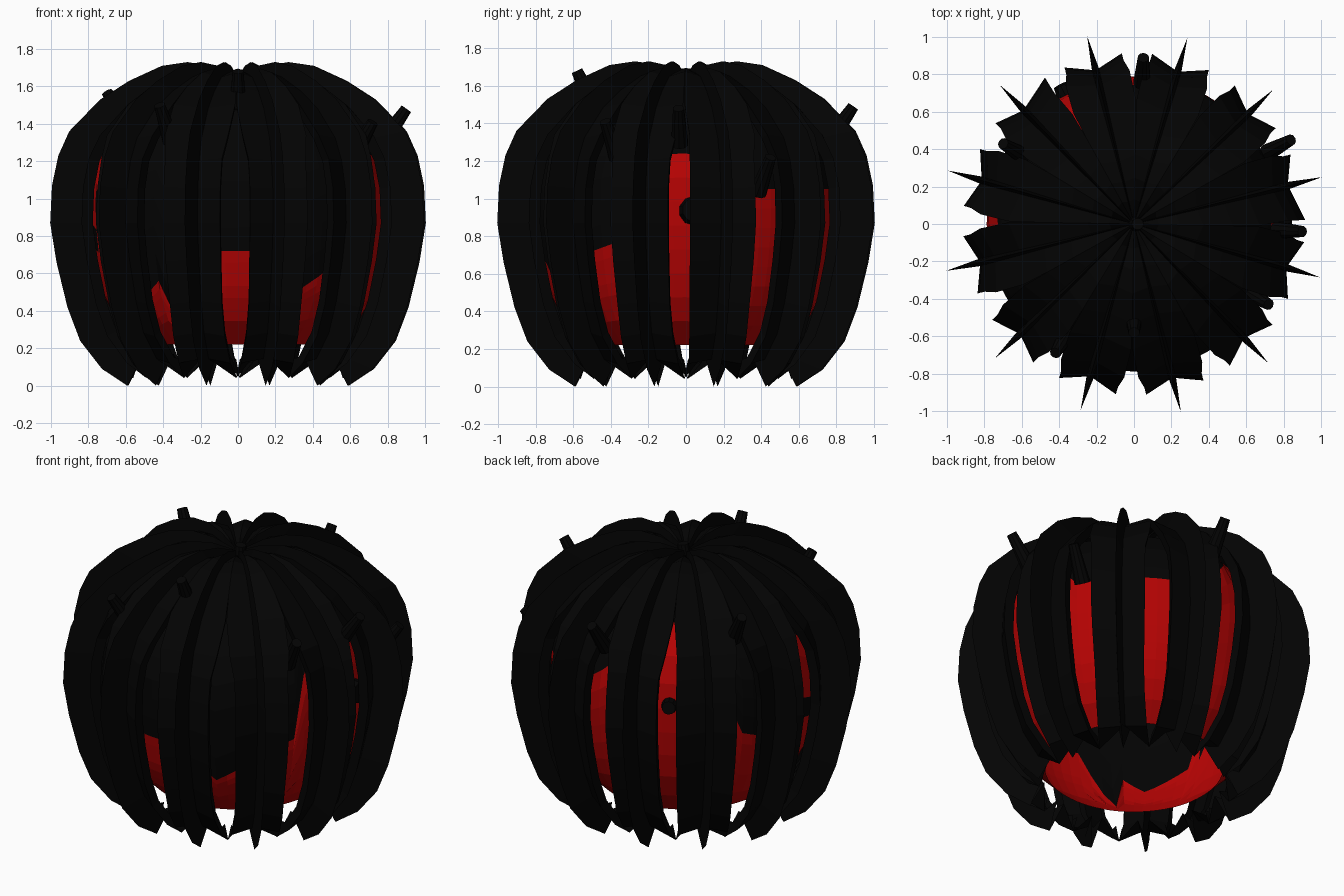
import bpy, bmesh, math
from mathutils import Vector

if "Cube" in bpy.data.objects:
    bpy.data.objects.remove(bpy.data.objects["Cube"])


def material(name, rgb):
    m = bpy.data.materials.new(name)
    m.use_nodes = True
    m.diffuse_color = (*rgb, 1)
    m.node_tree.nodes["Principled BSDF"].inputs["Base Color"].default_value = (*rgb, 1)
    return m


black = material("charcoal black", (0.001, 0.001, 0.001))
red = material("deep red", (0.46, 0.001, 0.001))


def make_object(name, bm, mats):
    bmesh.ops.recalc_face_normals(bm, faces=bm.faces)
    mesh = bpy.data.meshes.new(name)
    bm.to_mesh(mesh)
    bm.free()
    ob = bpy.data.objects.new(name, mesh)
    bpy.context.collection.objects.link(ob)
    for m in mats:
        mesh.materials.append(m)
    return ob


def polar(r, degrees, z):
    a = math.radians(degrees)
    return Vector((r * math.cos(a), r * math.sin(a), z))


def interpolate(points, t):
    for (t0, v0), (t1, v1) in zip(points, points[1:]):
        if t <= t1:
            return v0 + (v1 - v0) * (t - t0) / (t1 - t0)
    return points[-1][1]


# Outer husk: twelve ribbed leaves, each with a sharp centre fin and two side ridges
FIN = [(0.03, 1.66), (0.15, 1.71), (0.28, 1.73), (0.42, 1.71), (0.6, 1.63), (0.76, 1.53),
       (0.93, 1.36), (0.99, 1.23), (1.025, 1.07), (1.035, 0.87), (1.0, 0.66), (0.94, 0.42),
       (0.87, 0.24), (0.75, 0.09)]
# (angle offset, radius ratio, height ratio) across one half of a leaf
HALF = [(9.8, 0.82, 0.92), (10, 0.885, 0.96), (1.3, 0.825, 0.93)]
SECTION = [(-a, r, h) for a, r, h in HALF] + [(0, 1, 1)] + HALF[::-1]
# torn lower edge: (angle offset, radius, height)
HEM = [(13, 0.55, 0.14), (15.2, 0.56, 0.04), (3.5, 0.53, 0.17)]
EDGE = [(-a, r, z) for a, r, z in HEM] + [(0, 0.61, 0.0)] + HEM[::-1]
MID = 0.86
# the leaves widen until they meet near the crown, and a little at the hem
SPREAD = [(0, 1.3), (0.09, 1.25), (0.3, 1), (1.15, 1), (1.25, 1.05), (1.4, 1.3), (1.55, 1.5)]
WIDE_LEAVES = (0, 4)


def leaf(index):
    bm = bmesh.new()
    axis = 14 + 30 * index
    rows = []
    for r, z in FIN:
        row = []
        for a, k, h in SECTION:
            wide = interpolate(SPREAD, z) if abs(a) > 5 else 1
            if a < -5 and index in WIDE_LEAVES:
                wide = max(wide, 1.27)
            row.append(bm.verts.new(polar(r * k, axis + a * wide, MID + (z - MID) * h)))
        rows.append(row)
    rows.append([bm.verts.new(polar(r, axis + a, z)) for a, r, z in EDGE])
    for upper, lower in zip(rows, rows[1:]):
        for j in range(len(upper) - 1):
            bm.faces.new((upper[j], upper[j + 1], lower[j + 1], lower[j]))
    make_object(f"husk_leaf_{index + 1}", bm, [black])


for i in range(12):
    leaf(i)

# Hollow core, open below: (height, radius)
CORE = [(0.22, 0.52), (0.35, 0.65), (0.5, 0.725), (0.7, 0.77), (0.9, 0.79), (1.1, 0.785),
        (1.3, 0.71), (1.48, 0.55), (1.58, 0.3), (1.6, 0.02)]
# ragged border between red below and black above: (azimuth, height)
BORDER = [(0, 1.24), (15, 1.2), (25, 1.05), (75, 1.05), (85, 1.15), (110, 1.45), (130, 1.45),
          (150, 0.8), (160, 0.75), (170, 1.2), (185, 1.28), (195, 1.2), (205, 0.6),
          (225, 0.46), (235, 0.56), (240, 0.3), (245, 0.42), (255, 0.72), (275, 0.72),
          (280, 0.68), (295, 0.5), (305, 0.58), (320, 0.72), (330, 0.76), (335, 1.15),
          (340, 1.23), (360, 1.24)]
RED_ROWS, BLACK_ROWS, STEP = 8, 7, 5


def core_column(bm, azimuth):
    top = interpolate(BORDER, azimuth)
    low, high = CORE[0][0], CORE[-1][0]
    zs = [low + (top - low) * k / RED_ROWS for k in range(RED_ROWS)]
    zs += [top + (high - top) * k / BLACK_ROWS for k in range(BLACK_ROWS + 1)]
    return [bm.verts.new(polar(interpolate(CORE, z), azimuth, z)) for z in zs]


bm = bmesh.new()
columns = [core_column(bm, a) for a in range(0, 360, STEP)]
for c, left in enumerate(columns):
    right = columns[(c + 1) % len(columns)]
    for k in range(len(left) - 1):
        f = bm.faces.new((left[k], right[k], right[k + 1], left[k + 1]))
        z = f.calc_center_median().z
        dark_band = 175 <= c * STEP < 200 and 0.7 < z < 0.9
        f.material_index = 1 if k < RED_ROWS and not dark_band else 0
make_object("inner_core", bm, [black, red])


# Blunt prickles poking out between the leaves
def prickle(name, tip, base, radius):
    tip, base = Vector(tip), Vector(base)
    axis = tip - base
    bm = bmesh.new()
    bmesh.ops.create_cone(bm, cap_ends=True, segments=10, radius1=radius * 1.25,
                          radius2=radius * 0.8, depth=axis.length)
    ob = make_object(name, bm, [black])
    ob.location = (tip + base) / 2
    ob.rotation_euler = axis.to_track_quat("Z", "Y").to_euler()


TIPS = [(0.84, 0.45, 1.22), (0.9, -0.04, 1.48), (0.72, -0.43, 1.41), (-0.42, -0.69, 1.5),
        (-0.7, 0.43, 1.57), (0.05, 0.89, 1.49), (0.0, -0.58, 1.68)]
for i, (x, y, z) in enumerate(TIPS):
    prickle(f"prickle_{i + 1}", (x, y, z), (x * 0.85, y * 0.85, z - 0.19), 0.038)
prickle("core_prickle_1", polar(0.84, 3, 0.94), polar(0.7, 3, 0.93), 0.08)
prickle("core_prickle_2", polar(0.84, 118, 1.02), polar(0.7, 118, 1.0), 0.05)

# Short stub of stem sunk in the crown
prickle("stem_stub", (0.02, 0, 1.69), (0, 0, 1.5), 0.04)
